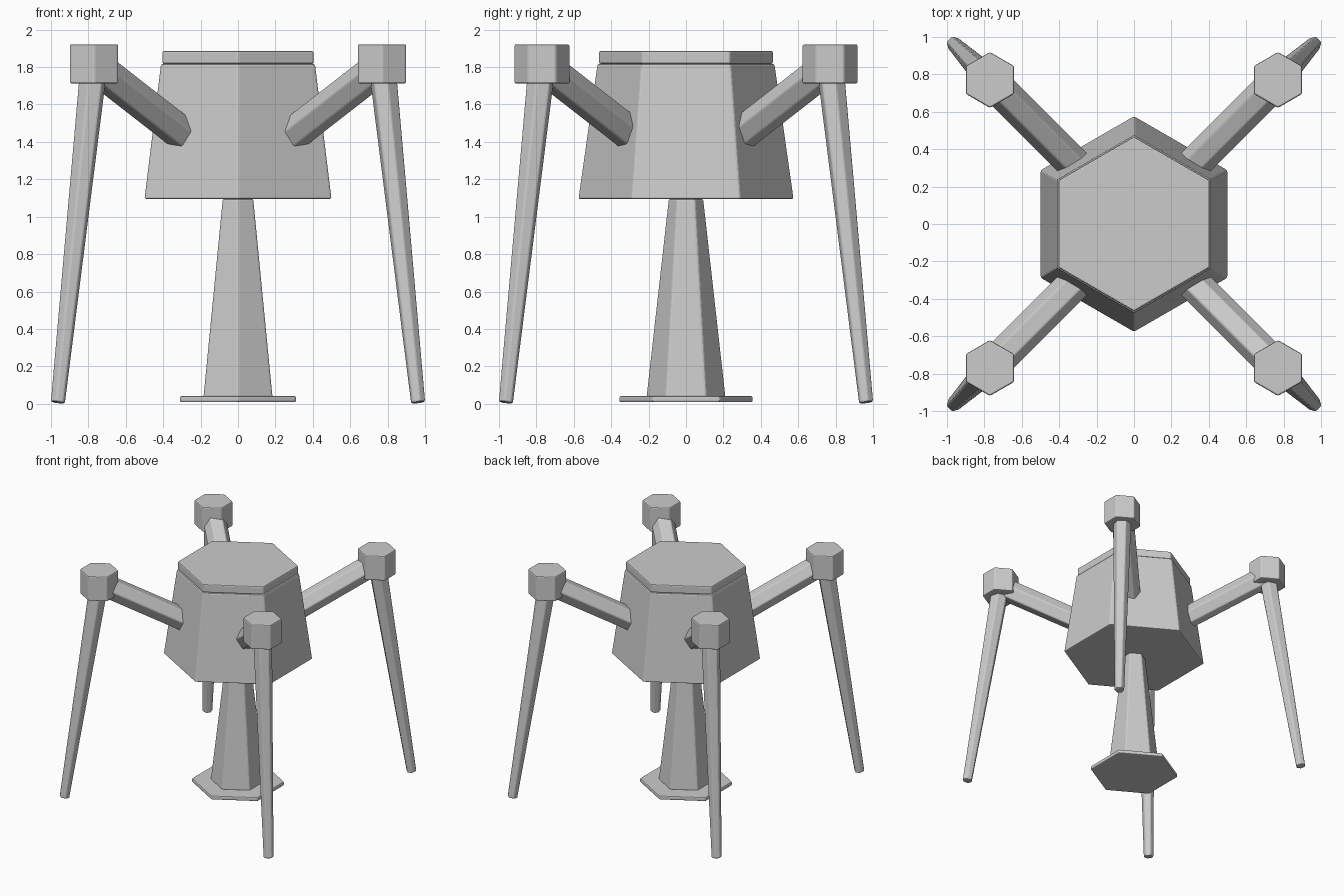
import bpy
from math import cos, sin, pi
from mathutils import Vector

if "Cube" in bpy.data.objects:
    bpy.data.objects.remove(bpy.data.objects["Cube"])


def hex_prism(name, start, end, r0, r1, side=(0, 1, 0), bevel=0.009):
    """Six-sided tapered bar from start to end, with a corner pointing to 'side'."""
    start, end = Vector(start), Vector(end)
    axis = (end - start).normalized()
    v = Vector(side).normalized()
    u = v.cross(axis)
    verts = []
    for centre, r in ((start, r0), (end, r1)):
        for i in range(6):
            a = pi / 2 + i * pi / 3
            verts.append(centre + r * (cos(a) * u + sin(a) * v))
    faces = [(i, (i + 1) % 6, (i + 1) % 6 + 6, i + 6) for i in range(6)]
    faces += [tuple(range(5, -1, -1)), tuple(range(6, 12))]
    mesh = bpy.data.meshes.new(name)
    mesh.from_pydata(verts, [], faces)
    mesh.update()
    obj = bpy.data.objects.new(name, mesh)
    bpy.context.collection.objects.link(obj)
    mod = obj.modifiers.new("Bevel", 'BEVEL')
    mod.width = bevel
    mod.segments = 2
    mod.limit_method = 'ANGLE'
    return obj


# Central stack: foot plate, column, tapered body, lid
hex_prism("base_plate", (0, 0, 0.008), (0, 0, 0.042), 0.358, 0.358)
hex_prism("column", (0, 0, 0.035), (0, 0, 1.095), 0.213, 0.094)
hex_prism("body", (0, 0, 1.095), (0, 0, 1.817), 0.577, 0.475)
hex_prism("lid", (0, 0, 1.817), (0, 0, 1.886), 0.467, 0.467)

# Four legs: knee block, arm into the body, tapered shin
for depth, sy in (("front", -1), ("back", 1)):
    for hand, sx in (("left", -1), ("right", 1)):
        label = f"{depth}_{hand}"
        tangent = (-sy, sx, 0)

        def at(d, z):
            return (sx * d, sy * d, z)

        hex_prism(label + "_knee", at(0.77, 1.712), at(0.77, 1.922), 0.149, 0.149)
        hex_prism(label + "_arm", at(0.25, 1.405), at(0.77, 1.81), 0.093, 0.093, tangent)
        hex_prism(label + "_shin", at(0.77, 1.81), at(0.963, 0.006), 0.077, 0.041, tangent)
